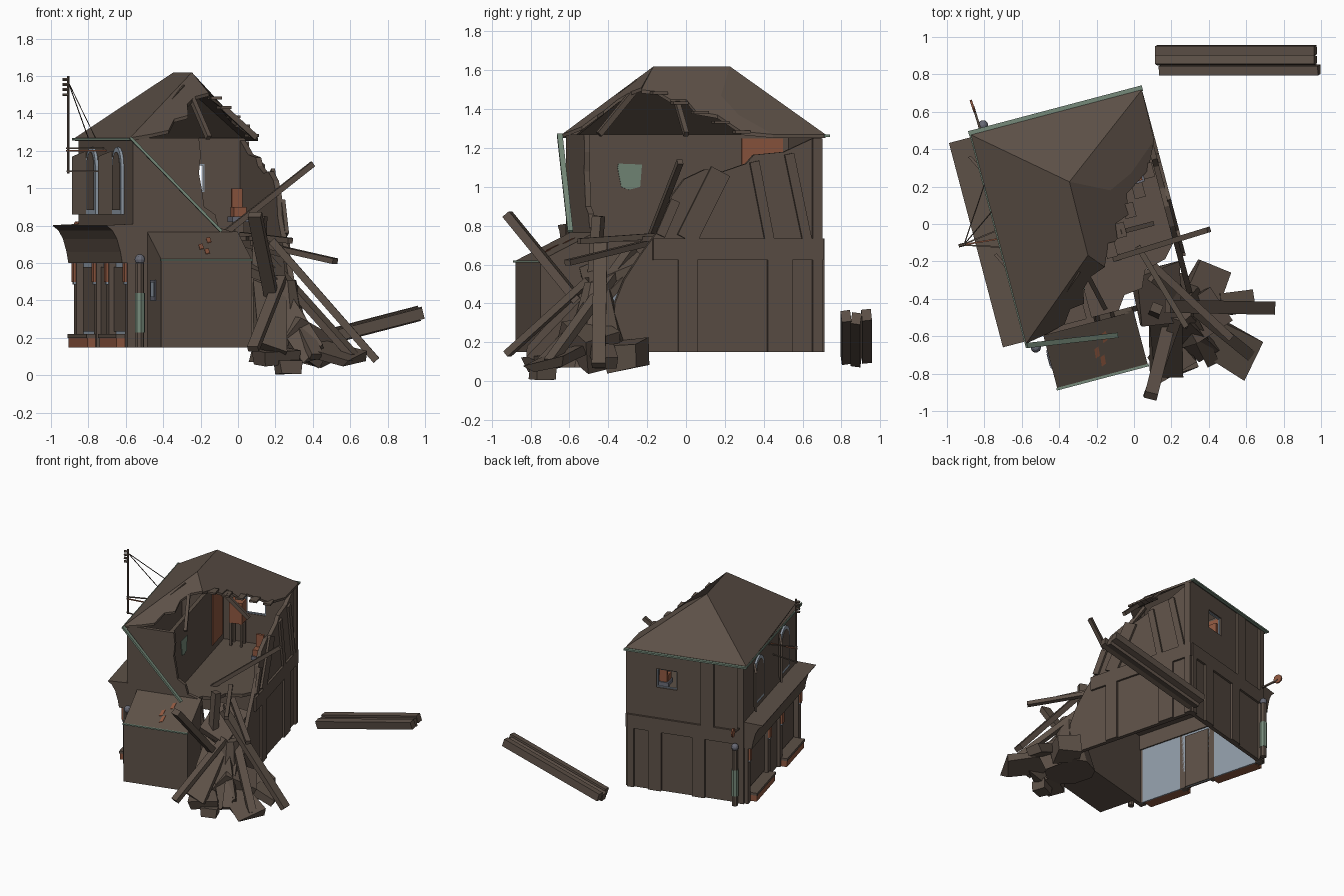
import bpy, bmesh, math, random
from mathutils import Vector, Matrix, Euler

random.seed(4)
HOUSE = Matrix.Translation((-0.265, 0.04, 0)) @ Matrix.Rotation(math.radians(14.8), 4, 'Z')
WORLD = Matrix.Identity(4)


def material(name, rgb):
    m = bpy.data.materials.new(name)
    m.diffuse_color = (*rgb, 1)
    return m


BROWN = material("weathered brown", (0.109, 0.081, 0.063))
SAGE = material("sage green", (0.18, 0.255, 0.195))
BLUE = material("pale blue grey", (0.28, 0.33, 0.39))
RUST = material("rust orange", (0.27, 0.095, 0.05))
SLATE = material("slate grey", (0.14, 0.145, 0.18))


def finish(name, bm, mat, frame):
    bmesh.ops.recalc_face_normals(bm, faces=bm.faces)
    me = bpy.data.meshes.new(name)
    bm.to_mesh(me)
    bm.free()
    me.transform(frame)
    me.materials.append(mat)
    ob = bpy.data.objects.new(name, me)
    bpy.context.collection.objects.link(ob)
    return ob


def slab(name, pts, off, mat=BROWN, frame=HOUSE):
    """Polygon given by 3D points, thickened along the vector off."""
    bm = bmesh.new()
    off = Vector(off)
    a = [bm.verts.new(p) for p in pts]
    b = [bm.verts.new(Vector(p) + off) for p in pts]
    bm.faces.new(a)
    bm.faces.new(b)
    for i in range(len(a)):
        j = (i + 1) % len(a)
        bm.faces.new((a[i], a[j], b[j], b[i]))
    return finish(name, bm, mat, frame)


def box(name, x, y, z, mat=BROWN, frame=HOUSE):
    pts = [(x[0], y[0], z[0]), (x[1], y[0], z[0]), (x[1], y[1], z[0]), (x[0], y[1], z[0])]
    return slab(name, pts, (0, 0, z[1] - z[0]), mat, frame)


def beam(name, p, q, w, t, mat=BROWN, frame=WORLD, roll=0):
    """Straight timber from p to q, w wide and t deep."""
    p, q = Vector(p), Vector(q)
    d = (q - p).normalized()
    s = d.cross(Vector((0, 0, 1)))
    s = s.normalized() if s.length > 0.01 else Vector((1, 0, 0))
    s = Matrix.Rotation(math.radians(roll), 3, d) @ s
    n = s.cross(d)
    pts = [p + s * w / 2 * i + n * t / 2 * j for i, j in ((-1, -1), (1, -1), (1, 1), (-1, 1))]
    return slab(name, pts, q - p, mat, frame)


def shard(name, c, size, rot):
    """Irregular broken chunk."""
    bm = bmesh.new()
    bmesh.ops.create_cube(bm, size=1)
    for v in bm.verts:
        v.co = Vector([v.co[i] * size[i] * random.uniform(0.8, 1.15) for i in range(3)])
    m = Matrix.Translation(c) @ Euler([math.radians(a) for a in rot]).to_matrix().to_4x4()
    return finish(name, bm, BROWN, m)


def ball(name, c, r, mat, frame=HOUSE):
    bm = bmesh.new()
    bmesh.ops.create_uvsphere(bm, u_segments=10, v_segments=6, radius=r)
    return finish(name, bm, mat, frame @ Matrix.Translation(c))


def tube(name, p, q, r, mat, n=8, frame=HOUSE):
    p, q = Vector(p), Vector(q)
    rot = (q - p).to_track_quat('Z', 'Y')
    pts = [p + rot @ Vector((r * math.cos(k * math.tau / n), r * math.sin(k * math.tau / n), 0)) for k in range(n)]
    return slab(name, pts, q - p, mat, frame)


U, V, B, T = 0.455, 0.56, 0.15, 1.27      # house half sizes, base and eave heights

# walls: whole left and back, broken front and right
box("left_wall_upper", (-U, -U + 0.03), (-V, V), (0.6, T))
back = box("back_wall", (-U, U), (V - 0.03, V), (B, T))
cutter = box("window_cutter", (0.07, 0.23), (0.4, 0.7), (0.98, 1.13))
cutter.hide_render = True
mod = back.modifiers.new("window", 'BOOLEAN')
mod.operation, mod.object, mod.solver = 'DIFFERENCE', cutter, 'EXACT'
bpy.context.view_layer.objects.active = back
bpy.ops.object.modifier_apply(modifier="window")
bpy.data.objects.remove(cutter)
for k, z in enumerate((0.98, 1.122)):
    box(f"back_window_frame_{k}", (0.07, 0.23), (V - 0.025, V - 0.01), (z, z + 0.008), BLUE)
for k, u in enumerate((0.07, 0.222)):
    box(f"back_window_side_{k}", (u, u + 0.008), (V - 0.025, V - 0.01), (0.98, 1.13), BLUE)
front_edge = [(-U, B), (0.24, B), (0.2, 0.45), (0.14, 0.6), (0.12, 0.76), (0.02, 0.79), (0.0, 0.86), (-0.06, 0.9),
              (-0.075, 1.0), (-0.09, 1.08), (-0.08, 1.18), (-0.09, T), (-U, T)]
slab("front_wall", [(u, -V, z) for u, z in front_edge], (0, 0.03, 0))
right_edge = [(V, B), (V, T), (0.36, 1.18), (0.2, 1.165), (0.16, 1.12), (0.04, 1.08), (-0.06, 1.09), (-0.17, 1.04),
              (-0.24, 0.95), (-0.26, 0.85), (-0.32, 0.76), (-0.41, 0.64), (-0.49, 0.52), (-0.54, 0.4), (-0.55, B)]
slab("right_wall", [(U, v, z) for v, z in right_edge], (-0.03, 0, 0))

# upper floor with its corner broken off, and the inner partition
floor = [(-0.43, -0.53), (0.05, -0.53), (0.1, -0.46), (0.2, -0.45), (0.24, -0.36), (0.36, -0.33), (0.43, -0.25),
         (0.43, 0.53), (-0.43, 0.53)]
slab("upper_floor", [(u, v, 0.72) for u, v in floor], (0, 0, 0.025))
box("partition_wall", (-0.13, -0.1), (-0.53, 0.53), (0.745, T))

# broken hip roof
FL, BL, BR = (-0.475, -0.577, T), (-0.475, 0.577, T), (0.47, 0.577, T)
R0, R1 = (-0.035, -0.205, 1.62), (-0.03, 0.2, 1.62)
thin = (0, 0, -0.018)
slab("roof_left", [FL, R0, R1, BL], thin)
slab("roof_back", [BL, R1, BR], thin)
slab("roof_right", [R1, (0.17, 0.1, 1.47), (0.3, 0.16, 1.37), (0.465, 0.3, T), BR], thin)
slab("roof_right_torn", [R1, R0, (0.036, -0.289, 1.5), (0.07, -0.21, 1.49), (0.14, -0.16, 1.45), (0.15, -0.08, 1.45),
                         (0.23, -0.05, 1.39), (0.25, 0.06, 1.37), (0.393, 0.153, 1.285), (0.465, 0.3, T),
                         (0.3, 0.16, 1.37), (0.17, 0.1, 1.47)], thin)
slab("roof_front", [FL, R0, (0.036, -0.289, 1.51), (-0.05, -0.32, 1.49), (-0.106, -0.376, 1.45),
                    (-0.12, -0.45, 1.39), (-0.2, -0.46, 1.37), (-0.25, -0.53, 1.31), (-0.35, -0.555, 1.29)], thin)
rafters = [((-0.08, -0.24, 1.56), (-0.02, -0.5, 1.27)), ((0.16, -0.13, 1.43), (0.34, -0.13, 1.27)),
           ((-0.1, -0.27, 1.54), (-0.42, -0.54, 1.26))]
for k, (p, q) in enumerate(rafters):
    beam(f"rafter_{k}", p, q, 0.025, 0.03, frame=HOUSE)
for k in range(5):
    f = k / 4
    box(f"broken_tile_{k}", (0.06 + 0.3 * f, 0.12 + 0.3 * f), (-0.25 + 0.36 * f, -0.17 + 0.36 * f),
        (1.475 - 0.2 * f, 1.49 - 0.2 * f))

# gutters, the front one hanging down
beam("left_gutter", (-0.475, -0.59, 1.262), (-0.475, 0.59, 1.262), 0.014, 0.014, SAGE, HOUSE)
beam("back_gutter", (-0.485, 0.585, 1.262), (0.475, 0.585, 1.262), 0.03, 0.013, SAGE, HOUSE)
beam("fallen_gutter", (-0.575, -0.65, 1.27), (-0.09, -0.595, 0.77), 0.028, 0.014, SAGE)

# timber framing, drawn in the wall plane as start, end, width
right_timbers = [((-0.34, 0.68), (0.565, 0.68), 0.11), ((-0.155, B), (-0.155, 0.63), 0.1), ((0.335, B), (0.335, 0.63), 0.13),
                 ((0.535, B), (0.535, 1.25), 0.05), ((-0.16, 0.73), (0.02, 1.08), 0.11), ((0.28, 0.73), (0.2, 1.13), 0.05),
                 ((0.48, 0.73), (0.385, 1.17), 0.05), ((-0.3, 0.75), (-0.22, 0.93), 0.05)]
back_timbers = [((-U, 0.68), (U, 0.68), 0.11), ((0.24, B), (0.24, 0.63), 0.1), ((-0.1, B), (-0.1, 0.63), 0.1),
                ((-0.17, 0.73), (-0.17, 1.26), 0.1), ((-0.43, B), (-0.43, 1.26), 0.05), ((0.43, B), (0.43, 0.63), 0.05)]


def timber(name, seg, place, off):
    a, b, w = Vector(seg[0]), Vector(seg[1]), seg[2]
    d = (b - a).normalized()
    n = Vector((-d.y, d.x)) * w / 2
    slab(name, [place(p) for p in (a - n, b - n, b + n, a + n)], off)


for k, s in enumerate(right_timbers):
    timber(f"right_timber_{k}", s, lambda p: (U - 0.005, p.x, p.y), (0.021, 0, 0))
for k, s in enumerate(back_timbers):
    timber(f"back_timber_{k}", s, lambda p: (p.x, V - 0.005, p.y), (0, 0.021, 0))

# shop front on the left: glazing, boards, door, columns and sills
box("shop_glazing", (-U + 0.01, -U + 0.02), (-V, V), (B, 0.6), BLUE)
box("shop_door", (-U - 0.005, -U + 0.028), (-0.12, 0.09), (B, 0.58))
for k, (v0, v1) in enumerate(((-0.5, -0.14), (0.11, 0.5))):
    box(f"shop_board_{k}", (-U - 0.002, -U + 0.012), (v0 + 0.02, v1 - 0.02), (0.235, 0.58))
    box(f"shop_sill_{k}", (-0.53, -U + 0.01), (v0, v1), (B, 0.2), RUST)
    box(f"shop_sill_top_{k}", (-0.535, -U + 0.01), (v0 - 0.005, v1 + 0.005), (0.2, 0.22))
for k, v in enumerate((-0.535, -0.145, 0.115, 0.535)):
    box(f"shop_column_{k}", (-0.485, -U + 0.02), (v - 0.025, v + 0.025), (B, 0.6))
    box(f"column_bracket_{k}", (-0.5, -0.48), (v - 0.02, v + 0.02), (0.5, 0.6), RUST)
    box(f"bracket_tip_{k}", (-0.497, -0.48), (v - 0.015, v + 0.015), (0.485, 0.5), BLUE)
cove = [(-U + 0.01, 0.6), (-0.515, 0.6), (-0.525, 0.66), (-0.545, 0.73), (-0.57, 0.775), (-0.6, 0.798), (-0.6, 0.803),
        (-U + 0.01, 0.81)]
slab("shop_awning", [(u, -V - 0.005, z) for u, z in cove], (0, 2 * V + 0.01, 0))

# arched upper windows with open shutters
for k, v in enumerate((-0.27, 0.27)):
    for part, r, u, mat in (("frame", 0.1, -U - 0.015, BLUE), ("pane", 0.075, -U - 0.018, BROWN)):
        arch = [(u, v + r * math.cos(a * math.pi / 8), 1.12 + r * math.sin(a * math.pi / 8)) for a in range(9)]
        low = 0.86 if part == "frame" else 0.885
        slab(f"upper_window_{part}_{k}", arch + [(u, v - r, low), (u, v + r, low)], (0.018, 0, 0), mat)
    slab(f"shutter_{k}", [(-U, v + 0.1, 0.86), (-U - 0.05, v + 0.2, 0.86), (-U - 0.05, v + 0.2, 1.17),
                          (-U, v + 0.1, 1.2)], (-0.015, -0.005, 0))

# corner water pipes with ball caps
for k, (u, v) in enumerate(((-0.43, -0.61), (-0.40, 0.61))):
    tube(f"water_pipe_{k}", (u, v, 0.15), (u, v, 0.6), 0.024, BROWN)
    tube(f"pipe_sleeve_{k}", (u, v, 0.23), (u, v, 0.44), 0.028, SAGE)
    ball(f"pipe_cap_{k}", (u, v, 0.62), 0.028, SLATE)

# round sign on an arm at the back corner
beam("sign_arm", (-0.82, 0.5, 0.76), (-0.86, 0.63, 0.78), 0.012, 0.012)
tube("round_sign", (-0.868, 0.628, 0.79), (-0.856, 0.632, 0.79), 0.035, RUST, 10, WORLD)

# aerial mast with brackets, stays and insulators
tube("mast", (-0.66, 0.02, 1.08), (-0.66, 0.02, 1.6), 0.007, BROWN)
for k, (z, mat) in enumerate(((1.09, BROWN), (1.2, RUST), (1.215, BROWN))):
    beam(f"mast_bracket_{k}", (-0.67, 0.02, z), (-U, -0.05 + 0.05 * k, z), 0.008, 0.008, mat, HOUSE)
for k, v in enumerate((0.15, 0.3)):
    tube(f"mast_stay_{k}", (-0.66, 0.02, 1.57), (-0.475, v, 1.27), 0.003, BROWN, 4)
for k in range(4):
    tube(f"insulator_{k}", (-0.69, 0.02, 1.5 + 0.027 * k), (-0.66, 0.02, 1.5 + 0.027 * k), 0.009, BROWN, 6)

# lean-to shed at the front
shed = [(-0.85, B), (-0.85, 0.62), (-0.55, 0.77), (-0.55, B)]
slab("shed", [(-0.375, v, z) for v, z in shed], (0.5, 0, 0))
beam("shed_gutter", (-0.38, -0.855, 0.617), (0.13, -0.855, 0.617), 0.014, 0.01, SAGE, HOUSE)
box("shed_window", (-0.381, -0.37), (-0.74, -0.64), (0.4, 0.51), SLATE)
box("shed_window_pane", (-0.384, -0.37), (-0.725, -0.66), (0.42, 0.5), BLUE)
for k, (u, v) in enumerate(((-0.12, -0.72), (-0.06, -0.65), (-0.1, -0.77))):
    z = 0.62 + (v + 0.85) * 0.5 + 0.002
    slab(f"rust_patch_{k}", [(u - 0.015, v - 0.03, z - 0.015), (u + 0.01, v - 0.02, z - 0.01),
                             (u + 0.015, v + 0.03, z + 0.015), (u - 0.01, v + 0.02, z + 0.01)], (0, 0, 0.003), RUST)

# furnishings in the exposed room
box("inner_door", (-0.102, -0.093), (0.28, 0.5), (0.8, 1.25), RUST)
slab("green_wall_patch", [(-0.102, -0.38, 1.1), (-0.102, -0.36, 1.0), (-0.102, -0.32, 0.985), (-0.102, -0.26, 1.0),
                          (-0.102, -0.25, 1.115), (-0.102, -0.375, 1.12)], (0.006, 0, 0), SAGE)
box("side_cabinet", (-0.02, 0.08), (0.43, 0.52), (0.93, 1.1), RUST)
for k in range(4):
    u, v = (-0.01, 0.07)[k % 2], (0.44, 0.51)[k // 2]
    box(f"cabinet_leg_{k}", (u - 0.008, u + 0.008), (v - 0.008, v + 0.008), (0.745, 0.93))
box("chair_seat", (0.27, 0.36), (0.1, 0.2), (0.82, 0.85), SLATE)
box("chair_back", (0.285, 0.345), (0.17, 0.19), (0.85, 1.0), RUST)
box("chair_cushion", (0.28, 0.35), (0.11, 0.18), (0.85, 0.9), RUST)
box("chair_base", (0.29, 0.34), (0.12, 0.18), (0.745, 0.82))

# loose stack of three planks
for k, (x, dz, roll) in enumerate(((0.14, 0.0, 8), (0.12, -0.012, -8), (0.12, 0.006, 6))):
    y = 0.823 + 0.053 * k
    beam(f"stacked_plank_{k}", (x, y, 0.115 + dz), (x + 0.85, y, 0.335 + dz), 0.05, 0.06, roll=roll)

# leaning broken timbers: start, end, width, depth
timbers = [((0.18, -0.44, 0.72), (0.74, -0.45, 0.08), 0.07, 0.04), ((-0.12, -0.19, 0.72), (0.4, -0.03, 1.13), 0.03, 0.03),
           ((0.09, -0.92, 0.86), (0.2, -0.48, 0.32), 0.07, 0.045), ((0.08, -0.92, 0.14), (0.23, -0.5, 0.52), 0.06, 0.035),
           ((0.08, -0.2, 0.71), (0.52, -0.61, 0.61), 0.04, 0.03), ((0.1, -0.28, 0.68), (0.62, -0.7, 0.1), 0.06, 0.04),
           ((0.02, -0.12, 0.75), (0.28, -0.55, 0.72), 0.03, 0.03), ((0.12, -0.45, 0.85), (0.1, -0.5, 0.2), 0.06, 0.05),
           ((0.2, -0.3, 0.55), (0.42, -0.74, 0.1), 0.07, 0.04)]
for k, t in enumerate(timbers):
    beam(f"fallen_timber_{k}", *t)

# broken wall chunks and the heap below them: centre, size, rotation
chunks = [((0.49, -0.65, 0.12), (0.32, 0.22, 0.05), (12, 14, -27)), ((0.4, -0.3, 0.14), (0.18, 0.17, 0.14), (5, 10, -25)),
          ((0.54, -0.42, 0.13), (0.2, 0.12, 0.07), (0, 22, 10)), ((0.17, -0.66, 0.29), (0.17, 0.05, 0.46), (-42, 8, 12)),
          ((0.3, -0.6, 0.25), (0.16, 0.05, 0.42), (-35, -24, 15)), ((0.13, -0.38, 0.58), (0.26, 0.32, 0.05), (25, 18, 15)),
          ((0.2, -0.72, 0.1), (0.2, 0.14, 0.08), (8, -6, 30)), ((0.33, -0.5, 0.2), (0.26, 0.2, 0.18), (12, 25, 35))]
for k, c in enumerate(chunks):
    shard(f"wall_chunk_{k}", *c)
bm = bmesh.new()
bmesh.ops.create_cone(bm, cap_ends=True, segments=9, radius1=0.2, radius2=0.07, depth=0.44)
for v in bm.verts:
    v.co.x *= random.uniform(0.8, 1.1)
    v.co.y *= random.uniform(0.8, 1.2)
finish("rubble_heap", bm, BROWN, Matrix.Translation((0.24, -0.46, 0.29)))
shard("lowest_chunk", (0.27, -0.74, 0.045), (0.12, 0.1, 0.08), (0, 0, 20))
